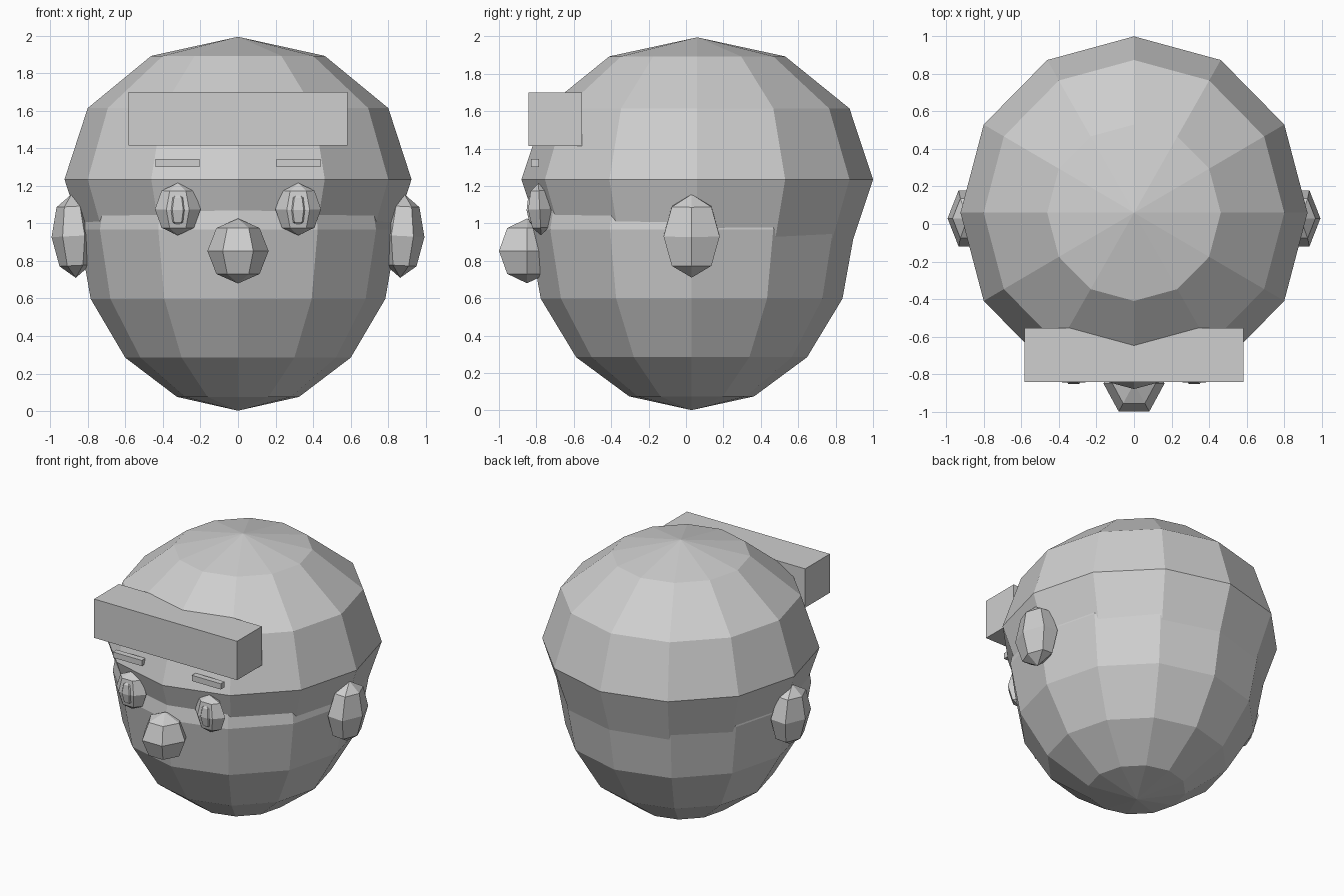
import bpy
import math
from mathutils import Matrix, Vector

if "Cube" in bpy.data.objects:
    bpy.data.objects.remove(bpy.data.objects["Cube"])

# One flat colour for the whole model
grey = bpy.data.materials.new("plain grey")
grey.diffuse_color = (0.62, 0.62, 0.62, 1)
grey.use_nodes = True
grey.node_tree.nodes["Principled BSDF"].inputs["Base Color"].default_value = grey.diffuse_color


def make(name, verts, faces):
    mesh = bpy.data.meshes.new(name)
    mesh.from_pydata(verts, [], faces)
    mesh.materials.append(grey)
    obj = bpy.data.objects.new(name, mesh)
    bpy.context.collection.objects.link(obj)
    return obj


def ellipsoid(name, centre, radii, segs, rings, tilt_x=0.0, tilt_y=0.0):
    """Faceted ellipsoid with corners on the x axis and poles along z."""
    turn = Matrix.Rotation(tilt_y, 3, 'Y') @ Matrix.Rotation(tilt_x, 3, 'X')

    def point(a, t):
        p = Vector((radii[0] * math.sin(t) * math.cos(a),
                    radii[1] * math.sin(t) * math.sin(a),
                    radii[2] * math.cos(t)))
        return turn @ p + Vector(centre)

    verts = [point(0, 0)]
    for r in range(1, rings):
        for s in range(segs):
            verts.append(point(2 * math.pi * s / segs, math.pi * r / rings))
    verts.append(point(0, math.pi))
    last = len(verts) - 1
    faces = []
    for s in range(segs):
        n = (s + 1) % segs
        faces.append((0, 1 + s, 1 + n))
        for r in range(rings - 2):
            a, b = 1 + r * segs, 1 + (r + 1) * segs
            faces.append((a + s, b + s, b + n, a + n))
        b = 1 + (rings - 2) * segs
        faces.append((last, b + n, b + s))
    return make(name, verts, faces)


def box(name, centre, size):
    verts = [[c + d * k / 2 for c, d, k in zip(centre, size, (x, y, z))]
             for x in (-1, 1) for y in (-1, 1) for z in (-1, 1)]
    faces = [(0, 1, 3, 2), (4, 6, 7, 5), (0, 4, 5, 1),
             (2, 3, 7, 6), (0, 2, 6, 4), (1, 5, 7, 3)]
    return make(name, verts, faces)


# Head and the larger hair cap overlapping it
ellipsoid("head", (0, 0.03, 0.967), (0.85, 0.873, 0.965), 12, 8)
ellipsoid("hair_cap", (0, 0.06, 1.235), (0.925, 0.94, 0.76), 12, 6)

# Fringe block and nose
box("fringe", (0, -0.699, 1.558), (1.166, 0.288, 0.286))
ellipsoid("nose", (0, -0.85, 0.853), (0.163, 0.173, 0.173), 6, 4)

# Paired parts
for side, label in ((-1, "left"), (1, "right")):
    ellipsoid(f"{label}_ear", (side * 0.876, 0.03, 0.933),
              (0.118, 0.173, 0.223), 6, 4, tilt_y=side * 0.05)
    ellipsoid(f"{label}_eye", (side * 0.321, -0.782, 1.076),
              (0.122, 0.072, 0.14), 6, 4, tilt_x=0.05)
    ellipsoid(f"{label}_pupil", (side * 0.321, -0.815, 1.073),
              (0.058, 0.043, 0.092), 6, 4, tilt_x=0.05)
    box(f"{label}_eyebrow", (side * 0.322, -0.807, 1.323), (0.235, 0.043, 0.042))
